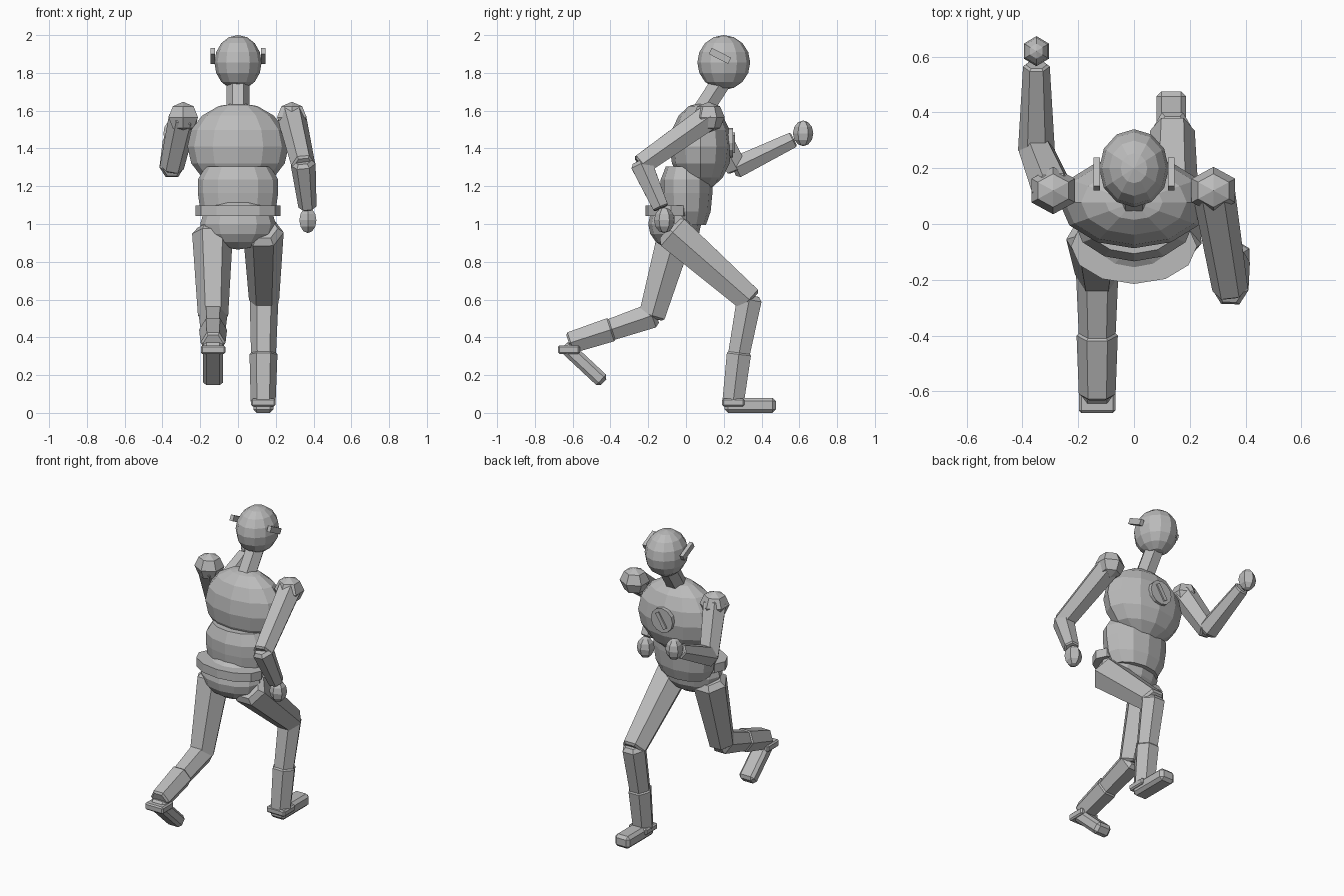
import bpy, bmesh, math
from mathutils import Vector, Matrix

if "Cube" in bpy.data.objects:
    bpy.data.objects.remove(bpy.data.objects["Cube"])

grey = bpy.data.materials.new("plain grey")
grey.diffuse_color = (0.5, 0.5, 0.5, 1)
grey.use_nodes = True
grey.node_tree.nodes["Principled BSDF"].inputs["Base Color"].default_value = grey.diffuse_color


def finish(name, bm):
    bmesh.ops.recalc_face_normals(bm, faces=bm.faces)
    me = bpy.data.meshes.new(name)
    bm.to_mesh(me)
    bm.free()
    me.materials.append(grey)
    ob = bpy.data.objects.new(name, me)
    bpy.context.collection.objects.link(ob)
    return ob


def loft(name, rings, sides, phase, mat):
    """Flat-shaded spun shape: rings are (radius, height); radius 0 makes a pole."""
    bm = bmesh.new()
    loops = []
    for r, z in rings:
        n = 1 if r == 0 else sides
        loops.append([bm.verts.new(mat @ Vector((
            r * math.cos(phase + 2 * math.pi * i / sides),
            r * math.sin(phase + 2 * math.pi * i / sides), z))) for i in range(n)])
    for a, b in zip(loops, loops[1:]):
        for i in range(sides):
            j = (i + 1) % sides
            vs = [a[i % len(a)], a[j % len(a)], b[j % len(b)], b[i % len(b)]]
            bm.faces.new(list(dict.fromkeys(vs)))
    for end in (loops[0], loops[-1]):
        if len(end) > 1:
            bm.faces.new(end)
    return finish(name, bm)


def place(c, s):
    return Matrix.Translation(c) @ Matrix.Diagonal((*s, 1))


def ball(name, c, s, sides=12, count=8, phase=math.pi / 2):
    rings = [(0 if k in (0, count) else math.sin(math.pi * k / count),
              -math.cos(math.pi * k / count)) for k in range(count + 1)]
    return loft(name, rings, sides, phase, place(c, s))


def limb(name, p, q, r1, r2, sides=6):
    """Tapered hexagonal tube between two joints, edges turned to the sides."""
    p, q = Vector(p), Vector(q)
    d = q - p
    w = d.normalized()
    u = (Vector((1, 0, 0)) - w * w.x).normalized()
    v = w.cross(u)
    m = Matrix((u, v, w)).transposed().to_4x4()
    m.translation = p
    n = d.length
    rings = [(r1 * .72, -r1 * .3), (r1, 0), (r2, n), (r2 * .8, n + r2 * .15)]
    return loft(name, rings, sides, 0, m)


def box(name, c, size, rx=0, ry=0, bevel=0):
    bm = bmesh.new()
    bmesh.ops.create_cube(bm, size=1, matrix=Matrix.Diagonal((*size, 1)))
    if bevel:
        bmesh.ops.bevel(bm, geom=bm.edges[:], offset=bevel, segments=1, affect='EDGES')
    bm.transform(Matrix.Translation(c) @ Matrix.Rotation(rx, 4, 'X')
                 @ Matrix.Rotation(ry, 4, 'Y'))
    return finish(name, bm)


# head, neck and ear plates
ball("head", (0, .2, 1.855), (.125, .14, .145))
limb("neck", (0, .075, 1.58), (0, .185, 1.75), .06, .06)
for side, sx in (("left", -1), ("right", 1)):
    box(side + "_ear_plate", (sx * .134, .18, 1.89), (.024, .115, .036),
        rx=math.radians(-27))

# torso
ball("chest", (0, .078, 1.41), (.268, .165, .232))
loft("waist", [(.75, -.17), (.93, -.1), (1, 0), (1, .07), (.8, .14)], 12,
     math.pi / 2, place((0, .003, 1.165), (.213, .137, 1)))
loft("belt", [(1, -.028), (1, .028)], 12, math.pi / 2,
     place((0, -.08, 1.07), (.226, .135, 1)))
ball("pelvis", (0, -.06, 1.0), (.2, .14, .135))

# chest badge with a slanted bar
disc = Matrix.Translation((0, .235, 1.43)) @ Matrix.Rotation(-math.pi / 2, 4, 'X')
loft("badge", [(.078, -.03), (.078, .015)], 12, 0, disc)
box("badge_bar", (0, .251, 1.43), (.026, .016, .11), ry=math.radians(32))

# arms: shoulder, elbow, wrist, hand
arms = {
    "left": ((-.29, .12, 1.565), (-.35, .265, 1.3), (-.35, .565, 1.445), (-.35, .62, 1.48)),
    "right": ((.285, .12, 1.565), (.345, -.235, 1.315), (.368, -.135, 1.09), (.37, -.115, 1.02)),
}
for side, (sh, el, wr, ha) in arms.items():
    ball(side + "_shoulder", sh, (.09, .085, .082), 6, 4)
    limb(side + "_upper_arm", sh, el, .077, .064)
    limb(side + "_forearm", el, wr, .066, .048)
    ball(side + "_hand", ha, (.052, .054, .068), 6, 6)

# legs: hip, knee, boot top, ankle
legs = {
    "left": ((-.135, -.055, .95), (-.132, -.18, .515), (-.132, -.40, .44), (-.132, -.61, .372)),
    "right": ((.134, -.07, .955), (.138, .335, .6), (.135, .28, .31), (.133, .25, .06)),
}
for side, (hip, knee, mid, ankle) in legs.items():
    limb(side + "_thigh", hip, knee, .108, .08)
    limb(side + "_shin", knee, mid, .076, .066)
    limb(side + "_boot", mid, ankle, .074, .066)

# feet
box("right_foot", (.134, .34, .04), (.106, .272, .08), bevel=.018)
box("right_heel", (.134, .25, .055), (.13, .12, .04), bevel=.008)
box("left_foot", (-.132, -.54, .26), (.106, .285, .076), rx=math.radians(-43), bevel=.018)
box("left_heel", (-.132, -.62, .335), (.13, .115, .045), bevel=.008)
